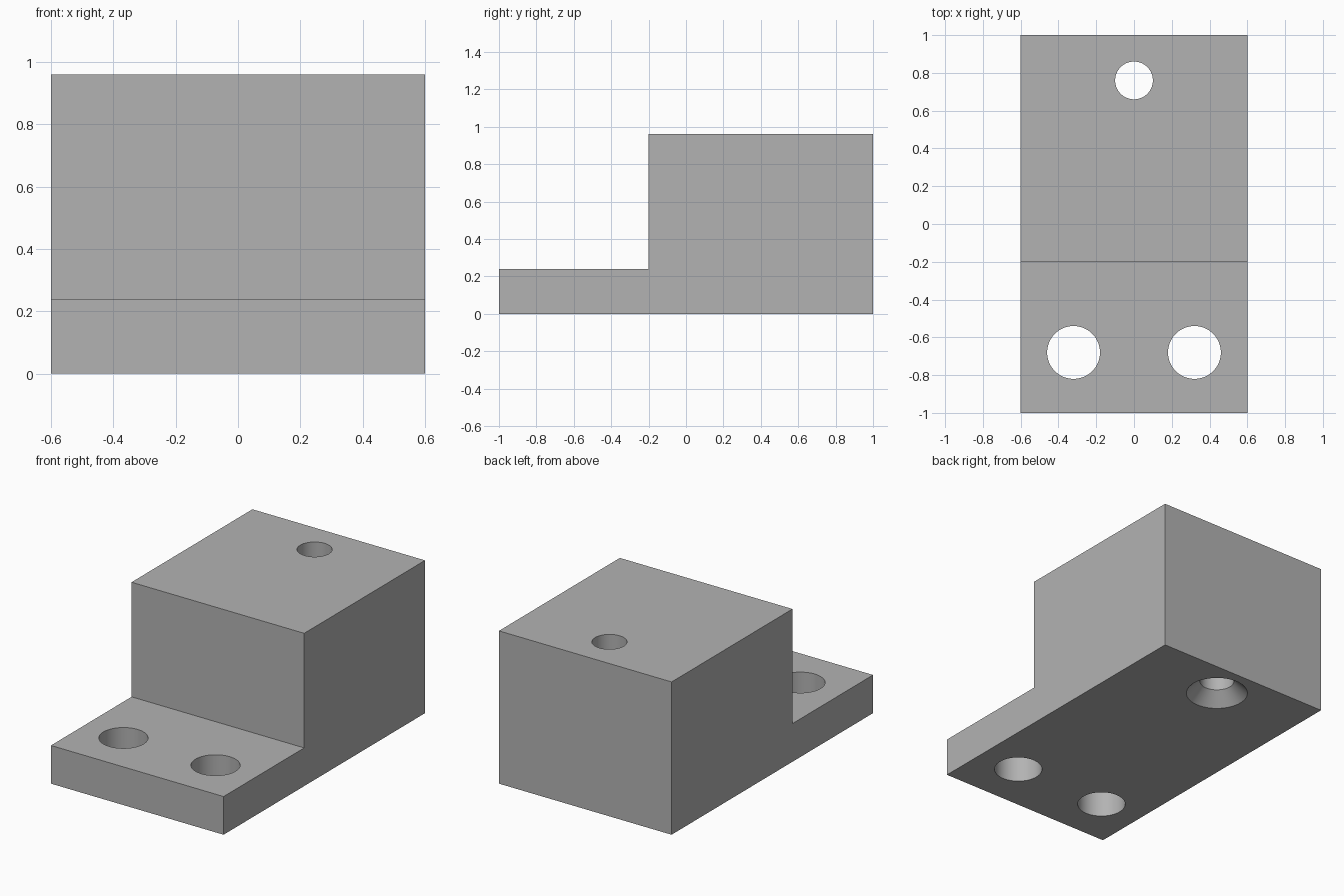
import bpy
import bmesh
import math

cube = bpy.data.objects.get("Cube")
if cube:
    bpy.data.objects.remove(cube, do_unlink=True)

HALF_WIDTH = 0.6
SEGMENTS = 64

grey = bpy.data.materials.new("plain grey")
grey.use_nodes = True
colour = (0.45, 0.45, 0.45, 1)
grey.diffuse_color = colour
grey.node_tree.nodes["Principled BSDF"].inputs["Base Color"].default_value = colour


def add_object(name, bm):
    bmesh.ops.recalc_face_normals(bm, faces=bm.faces)
    mesh = bpy.data.meshes.new(name)
    bm.to_mesh(mesh)
    bm.free()
    mesh.materials.append(grey)
    obj = bpy.data.objects.new(name, mesh)
    bpy.context.collection.objects.link(obj)
    return obj


def extrude_profile(name, profile):
    """Extrude a (y, z) outline across the full width."""
    bm = bmesh.new()
    face = bm.faces.new([bm.verts.new((-HALF_WIDTH, y, z)) for y, z in profile])
    extruded = bmesh.ops.extrude_face_region(bm, geom=[face])["geom"]
    verts = [v for v in extruded if isinstance(v, bmesh.types.BMVert)]
    bmesh.ops.translate(bm, verts=verts, vec=(2 * HALF_WIDTH, 0, 0))
    return add_object(name, bm)


def round_cutter(name, x, y, profile):
    """Stack rings from a (radius, z) profile into a closed round solid."""
    bm = bmesh.new()
    rings = []
    for radius, z in profile:
        angles = [math.tau * i / SEGMENTS for i in range(SEGMENTS)]
        rings.append([bm.verts.new((x + radius * math.cos(a), y + radius * math.sin(a), z))
                      for a in angles])
    for low, high in zip(rings, rings[1:]):
        for i in range(SEGMENTS):
            j = (i + 1) % SEGMENTS
            bm.faces.new((low[i], low[j], high[j], high[i]))
    bm.faces.new(rings[0])
    bm.faces.new(rings[-1])
    obj = add_object(name, bm)
    obj.hide_render = True
    return obj


# Stepped block: thin front flange and tall rear body
block = extrude_profile("stepped_block", [
    (-1, 0), (1, 0), (1, 0.96), (-0.2, 0.96), (-0.2, 0.24), (-1, 0.24)])

# Two flange holes and one rear hole countersunk from below
cutters = [round_cutter(f"{side}_flange_hole_cutter", x, -0.68, [(0.14, -0.1), (0.14, 0.4)])
           for side, x in (("left", 0.32), ("right", -0.32))]
cutters.append(round_cutter("rear_hole_cutter", 0, 0.76, [
    (0.2, -0.02), (0.1, 0.08), (0.1, 1.1)]))

bpy.ops.object.select_all(action='DESELECT')
block.select_set(True)
bpy.context.view_layer.objects.active = block
for cutter in cutters:
    mod = block.modifiers.new(cutter.name, 'BOOLEAN')
    mod.operation = 'DIFFERENCE'
    mod.solver = 'EXACT'
    mod.object = cutter
    bpy.ops.object.modifier_apply(modifier=mod.name)
    bpy.data.objects.remove(cutter, do_unlink=True)

# Smooth hole walls, crisp edges
bpy.ops.object.shade_smooth_by_angle(angle=math.radians(30))
